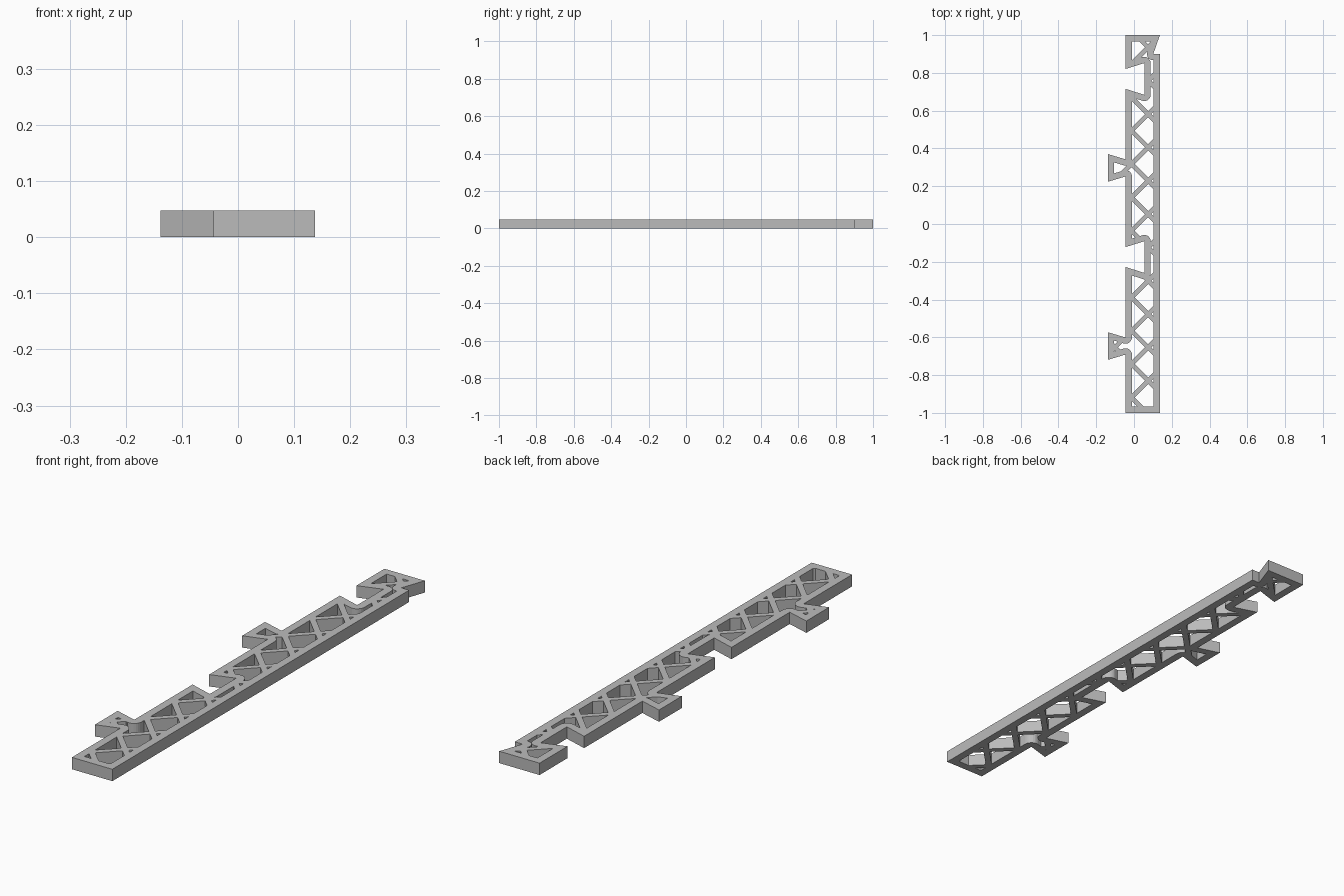
import bpy, bmesh, math
from mathutils import Vector, geometry

cube = bpy.data.objects.get("Cube")
if cube:
    bpy.data.objects.remove(cube, do_unlink=True)

LEFT, RIGHT = -0.044, 0.137      # long sides of the panel
HEIGHT, WALL = 0.048, 0.033      # panel thickness and rim width
STRUT, PITCH = 0.012, 0.1765     # strut half width and lattice spacing
MID = 0.075                      # x of the strut crossings


def socket(y):
    """Dovetail recess in the left side, listed from top to bottom."""
    return [(LEFT, y + 0.053), (0.055, y + 0.084), (0.055, y - 0.084), (LEFT, y - 0.053)]


def tab(y):
    """Dovetail tongue on the left side, listed from top to bottom."""
    return [(LEFT, y + 0.045), (-0.138, y + 0.073), (-0.138, y - 0.073), (LEFT, y - 0.045)]


def strip(a, b, left, right):
    """Rectangle along a-b reaching out to its left and right."""
    n = (b - a).normalized().orthogonal()
    return [a - n * right, b - n * right, b + n * left, a + n * left]


def inside(p, poly):
    hit = False
    for i, a in enumerate(poly):
        b = poly[i - 1]
        if (a.y > p.y) != (b.y > p.y):
            if p.x < a.x + (b.x - a.x) * (p.y - a.y) / (b.y - a.y):
                hit = not hit
    return hit


# Panel outline, anticlockwise, with a notch in the right side near the back
outline = [(LEFT, -1), (RIGHT, -1), (RIGHT, 0.9), (0.102, 0.9), (RIGHT, 1), (LEFT, 1)]
for y in (0.768, -0.175):
    outline += socket(y) + tab(y - 0.471)
outline = [Vector(p) for p in outline]
count = len(outline)

# Rim following the outline, rounded around the inward corners
pieces = []
for i, a in enumerate(outline):
    b, before = outline[(i + 1) % count], outline[i - 1]
    if not (a.x == b.x == RIGHT):
        pieces.append(strip(a, b, WALL, 0))
    if (a - before).cross(b - a) < 0:
        pieces.append([a + WALL * Vector((math.cos(t * math.pi / 12), math.sin(t * math.pi / 12)))
                       for t in range(24)])

# Partial wall on the right side
pieces.append(strip(Vector((RIGHT, -0.542)), Vector((RIGHT, 0.518)), WALL, 0))

# Diagonal lattice struts
for k in range(-1, 13):
    centre = Vector((MID, -0.83 + k * PITCH))
    for side in (-1, 1):
        reach = Vector((side, 1)) * 0.25
        pieces.append(strip(centre - reach, centre + reach, STRUT, STRUT))

# Merge all pieces into one flat layout
points, edges = [], []
for poly in [outline] + pieces:
    start, size = len(points), len(poly)
    points += poly
    edges += [(start + i, start + (i + 1) % size) for i in range(size)]
verts, _, tris = geometry.delaunay_2d_cdt(points, edges, [], 0, 1e-5)[:3]

bm = bmesh.new()
corners = [bm.verts.new((v.x, v.y, 0)) for v in verts]
for tri in tris:
    mid = sum((verts[i] for i in tri), Vector((0, 0))) / 3
    if inside(mid, outline) and any(inside(mid, p) for p in pieces):
        bm.faces.new([corners[i] for i in tri])
bmesh.ops.delete(bm, geom=[v for v in bm.verts if not v.link_faces], context='VERTS')

# Raise the layout into a solid panel
made = bmesh.ops.extrude_face_region(bm, geom=bm.faces[:], use_keep_orig=True)["geom"]
bmesh.ops.translate(bm, vec=(0, 0, HEIGHT), verts=[g for g in made if isinstance(g, bmesh.types.BMVert)])
bmesh.ops.recalc_face_normals(bm, faces=bm.faces[:])

mesh = bpy.data.meshes.new("lattice_panel")
bm.to_mesh(mesh)
bm.free()
panel = bpy.data.objects.new("lattice_panel", mesh)
bpy.context.collection.objects.link(panel)

# Plain grey finish
grey = bpy.data.materials.new("light_grey")
grey.use_nodes = True
colour = (0.5, 0.5, 0.5, 1)
grey.diffuse_color = colour
grey.node_tree.nodes["Principled BSDF"].inputs["Base Color"].default_value = colour
mesh.materials.append(grey)
